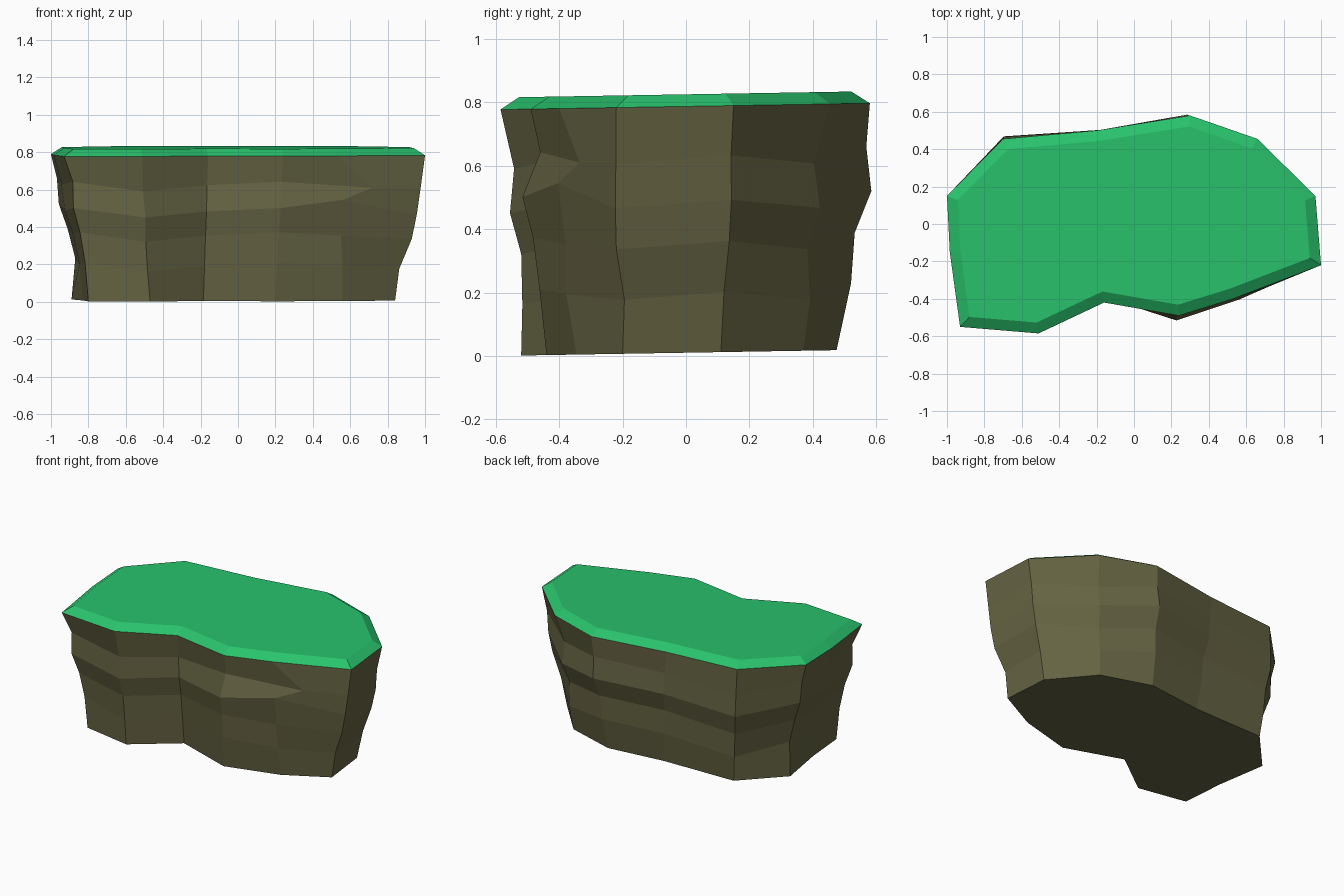
import bpy, bmesh
from mathutils import Vector

if "Cube" in bpy.data.objects:
    bpy.data.objects.remove(bpy.data.objects["Cube"])

# Rock columns, counter-clockwise from front left:
# foot x, y, rim x, y, outward bulge (cm) at the four middle layers
COLUMNS = [
    (-.80, -.46, -.93, -.55, -2, -2, 0, -3),
    (-.47, -.52, -.51, -.585, -2, -3, -.5, -3),
    (-.185, -.31, -.16, -.42, 0, 0, 1, 0),
    (.20, -.44, .24, -.49, 1, 2, 4.5, -2),
    (.56, -.345, .53, -.40, 2, 1, 3, 1),
    (.84, -.20, 1.0, -.22, -2, 2, 2, 1),
    (.81, .11, .97, .15, 0, 2, 2, 0),
    (.58, .37, .66, .455, 0, -3, 0, -4),
    (.25, .475, .30, .58, 2, 1, 4.5, 1),
    (-.14, .43, -.20, .50, 1, 0, 3, 1),
    (-.65, .42, -.70, .455, 1, 1, 3, 2),
    (-.89, .16, -1.0, .15, -5, -3, 0, -1),
    (-.83, -.17, -.985, -.15, -2, -2, 0, -1),
]
WOBBLE = [.02, -.03, 0, .02, 0, -.02, 0, -.03, .02, .01, -.02, .03, 0]
LEVELS = [.19, .35, .48, .62]
RIM, TOP = .777, .815
N = len(COLUMNS)


def material(name, rgb):
    m = bpy.data.materials.new(name)
    m.diffuse_color = (*rgb, 1)
    m.use_nodes = True
    m.node_tree.nodes["Principled BSDF"].inputs["Base Color"].default_value = m.diffuse_color
    return m


def outward(i):
    """Mitred outward direction of the rim outline at column i."""
    a, b, c = (Vector(COLUMNS[j % N][2:4]) for j in (i - 1, i, i + 1))
    d1, d2 = (b - a).normalized(), (c - b).normalized()
    n1, n2 = Vector((d1.y, -d1.x)), Vector((d2.y, -d2.x))
    n = (n1 + n2).normalized()
    return n / n.dot(n1)


def tilt(p, z):
    """The whole rock leans up slightly toward the back."""
    return (p.x, p.y, z + .0105 + .017 * p.y)


def build(name, rings, mat, cap_top, cap_bottom):
    bm = bmesh.new()
    vs = [[bm.verts.new(p) for p in ring] for ring in rings]
    for lo, hi in zip(vs, vs[1:]):
        for i in range(N):
            j = (i + 1) % N
            bm.faces.new((lo[i], lo[j], hi[j], hi[i]))
    if cap_top:
        bm.faces.new(vs[-1])
    if cap_bottom:
        bm.faces.new(vs[0][::-1])
    me = bpy.data.meshes.new(name)
    bm.to_mesh(me)
    bm.free()
    me.materials.append(mat)
    bpy.context.collection.objects.link(bpy.data.objects.new(name, me))


foot = [tilt(Vector(c[:2]), 0) for c in COLUMNS]
rim = [tilt(Vector(c[2:4]), RIM) for c in COLUMNS]
top = [tilt(Vector(c[2:4]) - outward(i) * .057, TOP) for i, c in enumerate(COLUMNS)]

# Craggy side layers between foot and rim
layers = []
for k, z in enumerate(LEVELS):
    ring = []
    for i, c in enumerate(COLUMNS):
        p = Vector(c[:2]).lerp(Vector(c[2:4]), z / RIM)
        p += outward(i).normalized() * c[4 + k] * .01
        ring.append(tilt(p, z + WOBBLE[i]))
    layers.append(ring)
layers[3][4] = (.72, -.335, .61)   # ledge running out to the right at the front
layers[2][4] = (.56, -.405, .545)

build("rock_base", [foot, *layers, rim], material("earth brown", (.130, .125, .055)), False, True)
build("grass_top", [rim, top], material("grass green", (.022, .54, .15)), True, False)
